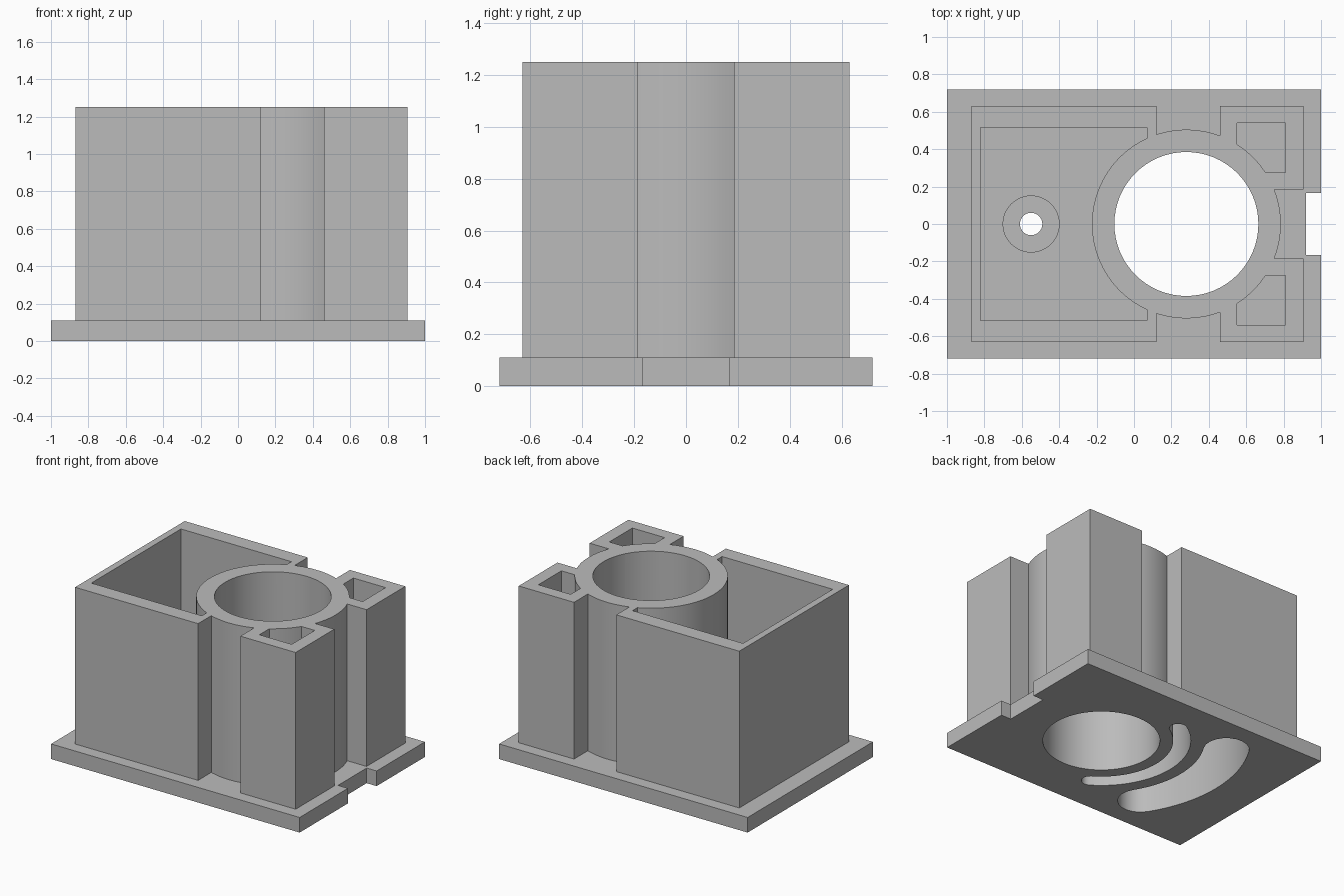
import bpy, bmesh
from math import sin, cos, pi, radians

cube = bpy.data.objects.get("Cube")
if cube:
    bpy.data.objects.remove(cube, do_unlink=True)

grey = bpy.data.materials.new("mid grey")
grey.use_nodes = True
grey.diffuse_color = (0.5, 0.5, 0.5, 1)
grey.node_tree.nodes["Principled BSDF"].inputs["Base Color"].default_value = (0.5, 0.5, 0.5, 1)

TOP, PLATE, FLOOR, SLOT_DEPTH = 1.25, 0.11, 0.46, 0.4
AXIS = 0.28          # x of the big bore
BURIED = 0.05        # walls start inside the plate
OVER = 0.2           # cutter overshoot


def prism(name, outline, z0, z1):
    """Extrude a closed outline from z0 to z1."""
    bm = bmesh.new()
    face = bm.faces.new([bm.verts.new((x, y, z0)) for x, y in outline])
    ext = bmesh.ops.extrude_face_region(bm, geom=[face])
    verts = [g for g in ext["geom"] if isinstance(g, bmesh.types.BMVert)]
    bmesh.ops.translate(bm, vec=(0, 0, z1 - z0), verts=verts)
    bmesh.ops.recalc_face_normals(bm, faces=bm.faces)
    mesh = bpy.data.meshes.new(name)
    bm.to_mesh(mesh)
    bm.free()
    mesh.materials.append(grey)
    ob = bpy.data.objects.new(name, mesh)
    bpy.context.collection.objects.link(ob)
    return ob


def rect(x0, x1, y0, y1):
    return [(x0, y0), (x1, y0), (x1, y1), (x0, y1)]


def arc(cx, cy, r, a0, a1, n):
    return [(cx + r * cos(a0 + (a1 - a0) * i / n), cy + r * sin(a0 + (a1 - a0) * i / n))
            for i in range(n + 1)]


def circle(cx, r, n=64):
    return arc(cx, 0, r, 0, 2 * pi, n)[:-1]


def curved_slot(r, half, spread):
    """Round-ended slot that follows a circle about the bore, on its -x side."""
    a, b = pi - radians(spread), pi + radians(spread)
    outer = arc(AXIS, 0, r + half, a, b, 32)
    inner = arc(AXIS, 0, r - half, b, a, 32)
    end_b = arc(AXIS + r * cos(b), r * sin(b), half, b, b + pi, 10)[1:-1]
    end_a = arc(AXIS + r * cos(a), r * sin(a), half, a + pi, a + 2 * pi, 10)[1:-1]
    return outer + end_b + inner + end_a


def combine(target, tool, operation):
    mod = target.modifiers.new(operation, 'BOOLEAN')
    mod.operation = operation
    mod.solver = 'EXACT'
    mod.object = tool
    with bpy.context.temp_override(object=target, active_object=target):
        bpy.ops.object.modifier_apply(modifier=mod.name)
    bpy.data.objects.remove(tool, do_unlink=True)


# Base plate with the notch on its +x edge
housing = prism("housing", rect(-1, 1, -0.72, 0.72), 0, PLATE)
combine(housing, prism("notch", rect(0.92, 1.1, -0.165, 0.165), -OVER, PLATE + OVER), 'DIFFERENCE')

# Open box on the -x side
box = prism("box", rect(-0.87, 0.12, -0.63, 0.63), BURIED, TOP)
combine(box, prism("box_hollow", rect(-0.82, 0.07, -0.515, 0.515), FLOOR, TOP + OVER), 'DIFFERENCE')
combine(housing, box, 'UNION')

# Hollow corner posts, mirrored front to back
for side in (-1, 1):
    post = prism("post", rect(0.46, 0.905, *sorted((0.185 * side, 0.63 * side))), BURIED, TOP)
    hollow = rect(0.55, 0.81, *sorted((0.275 * side, 0.54 * side)))
    combine(post, prism("post_hollow", hollow, PLATE, TOP + OVER), 'DIFFERENCE')
    combine(housing, post, 'UNION')

# Main tube and its through bore
combine(housing, prism("tube", circle(AXIS, 0.505), BURIED, TOP), 'UNION')
combine(housing, prism("bore", circle(AXIS, 0.385), -OVER, TOP + OVER), 'DIFFERENCE')

# Curved blind slots in the underside
for radius, half_width, spread in ((0.53, 0.058, 58), (0.83, 0.15, 32)):
    slot = prism("slot", curved_slot(radius, half_width, spread), -OVER, SLOT_DEPTH)
    combine(housing, slot, 'DIFFERENCE')

# Small hole with a shallow counterbore in the box floor
combine(housing, prism("counterbore", circle(-0.55, 0.15, 48), FLOOR - 0.03, FLOOR + OVER), 'DIFFERENCE')
combine(housing, prism("pin_hole", circle(-0.55, 0.06, 32), -OVER, FLOOR + OVER), 'DIFFERENCE')

# Smooth round walls, crisp edges
housing.data.shade_smooth()
housing.data.set_sharp_from_angle(angle=radians(30))
